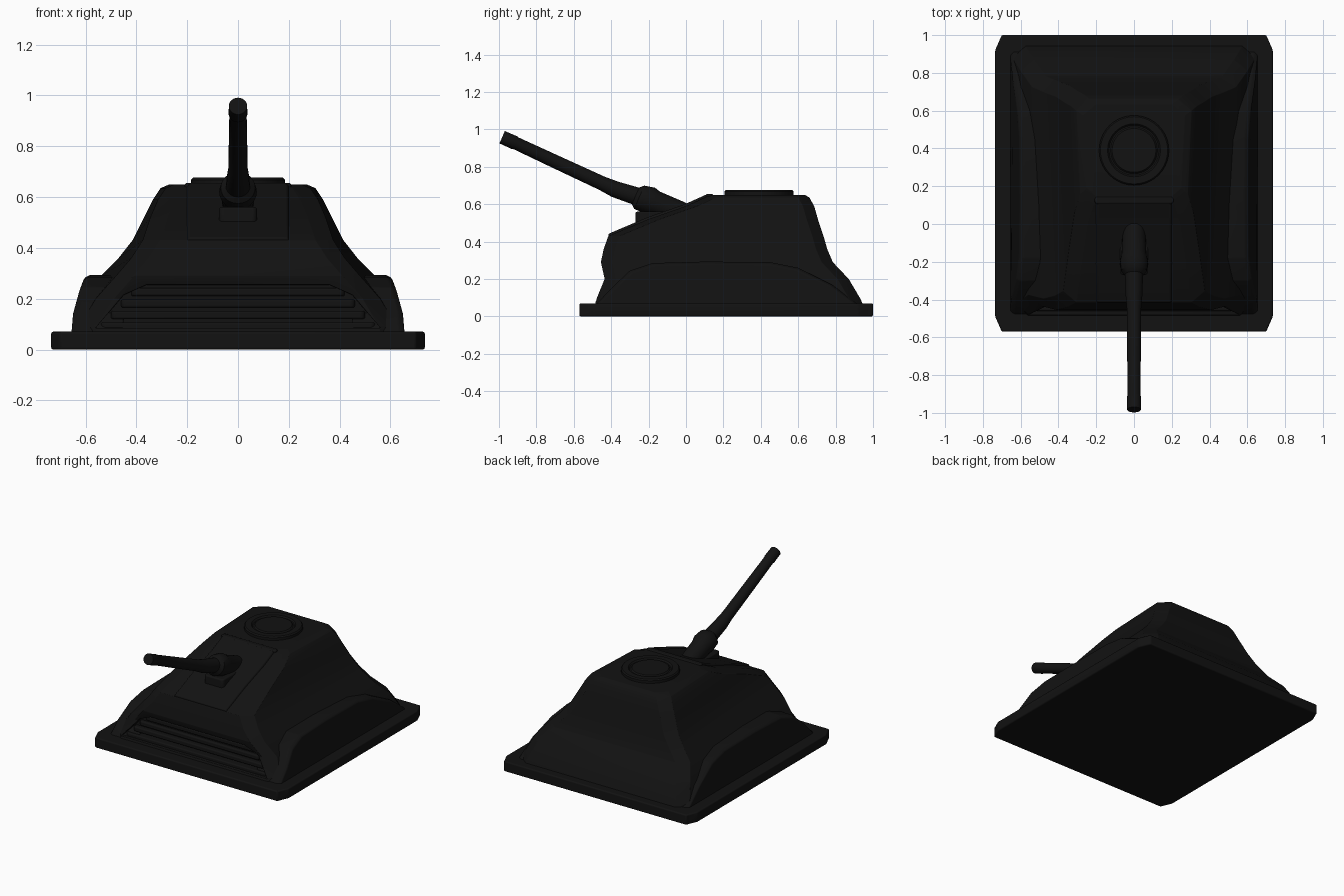
import bpy, bmesh
from math import cos, sin, tau
from mathutils import Vector

if "Cube" in bpy.data.objects:
    bpy.data.objects.remove(bpy.data.objects["Cube"])


def make(name, rings, bevel=0.0, angle=0.6):
    """Skin a list of equal-length closed rings and cap both ends."""
    bm = bmesh.new()
    vs = [[bm.verts.new(p) for p in r] for r in rings]
    n = len(vs[0])
    for a, b in zip(vs, vs[1:]):
        for i in range(n):
            j = (i + 1) % n
            bm.faces.new((a[i], a[j], b[j], b[i]))
    bm.faces.new(vs[0][::-1])
    bm.faces.new(vs[-1])
    bmesh.ops.recalc_face_normals(bm, faces=bm.faces)
    me = bpy.data.meshes.new(name)
    bm.to_mesh(me)
    bm.free()
    ob = bpy.data.objects.new(name, me)
    bpy.context.collection.objects.link(ob)
    me.materials.append(black)
    if bevel:
        m = ob.modifiers.new("soft_edges", 'BEVEL')
        m.width, m.segments, m.limit_method = bevel, 3, 'ANGLE'
        m.angle_limit = 0.25
    bpy.ops.object.select_all(action='DESELECT')
    ob.select_set(True)
    bpy.context.view_layer.objects.active = ob
    bpy.ops.object.shade_smooth_by_angle(angle=angle)
    return ob


def section(z, xf, xb, yf, yb, cx, cy):
    """Horizontal rectangle with cut corners; front and back widths differ."""
    return [(-xf + cx, yf, z), (xf - cx, yf, z), (xf, yf + cy, z), (xb, yb - cy, z),
            (xb - cx, yb, z), (-xb + cx, yb, z), (-xb, yb - cy, z), (-xf, yf + cy, z)]


def box(name, x, y0, y1, z0, z1, bevel=0.01):
    return make(name, [section(z, x, x, y0, y1, 0.012, 0.012) for z in (z0, z1)], bevel)


def lathe(name, centre, profile, n=40):
    c = Vector(centre)
    return make(name, [[c + Vector((r * cos(tau * i / n), r * sin(tau * i / n), z))
                        for i in range(n)] for r, z in profile])


black = bpy.data.materials.new("black")
black.diffuse_color = (0.006, 0.006, 0.006, 1)
black.use_nodes = True
black.node_tree.nodes["Principled BSDF"].inputs["Base Color"].default_value = black.diffuse_color

# plinth with cut corners
make("base_plate", [section(z, 0.735, 0.735, -0.57, 1.0, 0.035, 0.08)
                    for z in (0.0, 0.07)], 0.008)

# sloping hull and turret: z, front half width, back half width, front y, back y
levels = [(0.05, 0.635, 0.645, -0.49, 0.95), (0.09, 0.625, 0.64, -0.48, 0.935),
          (0.20, 0.56, 0.60, -0.435, 0.87), (0.29, 0.48, 0.54, -0.455, 0.785),
          (0.36, 0.42, 0.47, -0.44, 0.755), (0.43, 0.375, 0.415, -0.415, 0.735),
          (0.52, 0.345, 0.37, -0.20, 0.705), (0.59, 0.315, 0.335, 0.0, 0.685),
          (0.635, 0.285, 0.305, 0.10, 0.66), (0.65, 0.25, 0.27, 0.13, 0.635)]
hull = make("hull", [section(*l, 0.07, 0.06) for l in levels], 0.012)

# arched recess in the lower front
arch = [(-0.56, 0.085), (-0.45, 0.215), (-0.36, 0.255),
        (0.36, 0.255), (0.45, 0.215), (0.56, 0.085)]
cutter = make("front_recess_cutter", [[(x, y, z) for x, z in arch] for y in (-0.7, -0.405)])
cutter.hide_render = True
cutter.hide_set(True)
cut = hull.modifiers.new("front_recess", 'BOOLEAN')
cut.object, cut.operation, cut.solver = cutter, 'DIFFERENCE', 'EXACT'
hull.modifiers.move(len(hull.modifiers) - 1, 0)

# horizontal slats filling the recess
for i, (z, x, y) in enumerate([(0.075, 0.54, -0.46), (0.12, 0.50, -0.44),
                               (0.165, 0.46, -0.43), (0.21, 0.42, -0.425)]):
    box(f"front_slat_{i + 1}", x, y, -0.38, z, z + 0.032, 0.008)

# arched side skirts, leaning inward towards the top
side = [(-0.485, 0.06), (-0.40, 0.15), (-0.30, 0.245), (-0.18, 0.285), (0.10, 0.293),
        (0.45, 0.29), (0.60, 0.26), (0.78, 0.17), (0.925, 0.06)]


def lean(z):
    return 0.656 - 0.05 * (max(z - 0.06, 0) / 0.23) ** 2


for s, label in ((-1, "left"), (1, "right")):
    make(f"{label}_skirt", [[(s * 0.45, y, z) for y, z in side],
                            [(s * (lean(z) - 0.02), y, z) for y, z in side],
                            [(s * lean(z), y * 0.98 + 0.004, z * 0.96) for y, z in side]], 0.006)

# raised glacis panel on the front slope
panel = [(-0.41, 0.435), (-0.20, 0.524), (0.0, 0.594), (0.12, 0.648)]
make("front_panel", [[(-0.21, y, z - 0.03), (0.21, y, z - 0.03),
                      (0.195, y - 0.006, z + 0.006), (-0.195, y - 0.006, z + 0.006)]
                     for y, z in panel], 0.006)
box("roof_sill", 0.21, 0.105, 0.145, 0.62, 0.655)

# round roof hatch with a raised rim
lathe("roof_hatch", (0, 0.39, 0), [(0.185, 0.63), (0.185, 0.668), (0.178, 0.676), (0.14, 0.676),
                                   (0.132, 0.666), (0.124, 0.666), (0.116, 0.675), (0.01, 0.675)])

# gun barrel and mantlet: y, z, radius along the path
path = [(0.05, 0.525, 0.045), (-0.03, 0.555, 0.06), (-0.165, 0.606, 0.066), (-0.195, 0.620, 0.074),
        (-0.25, 0.637, 0.068), (-0.27, 0.644, 0.048), (-0.38, 0.680, 0.044),
        (-0.45, 0.712, 0.038), (-0.70, 0.828, 0.036), (-0.91, 0.926, 0.034),
        (-0.915, 0.928, 0.037), (-0.983, 0.958, 0.036)]
axis = Vector((0, -0.92, 0.40)).normalized()
up = Vector((1, 0, 0)).cross(axis)
make("gun_barrel", [[Vector((0, y, z)) + r * (cos(tau * i / 24) * Vector((1, 0, 0))
                                             + sin(tau * i / 24) * up) for i in range(24)]
                    for y, z, r in path])
box("gun_mount", 0.075, -0.27, -0.08, 0.48, 0.56, 0.012)
